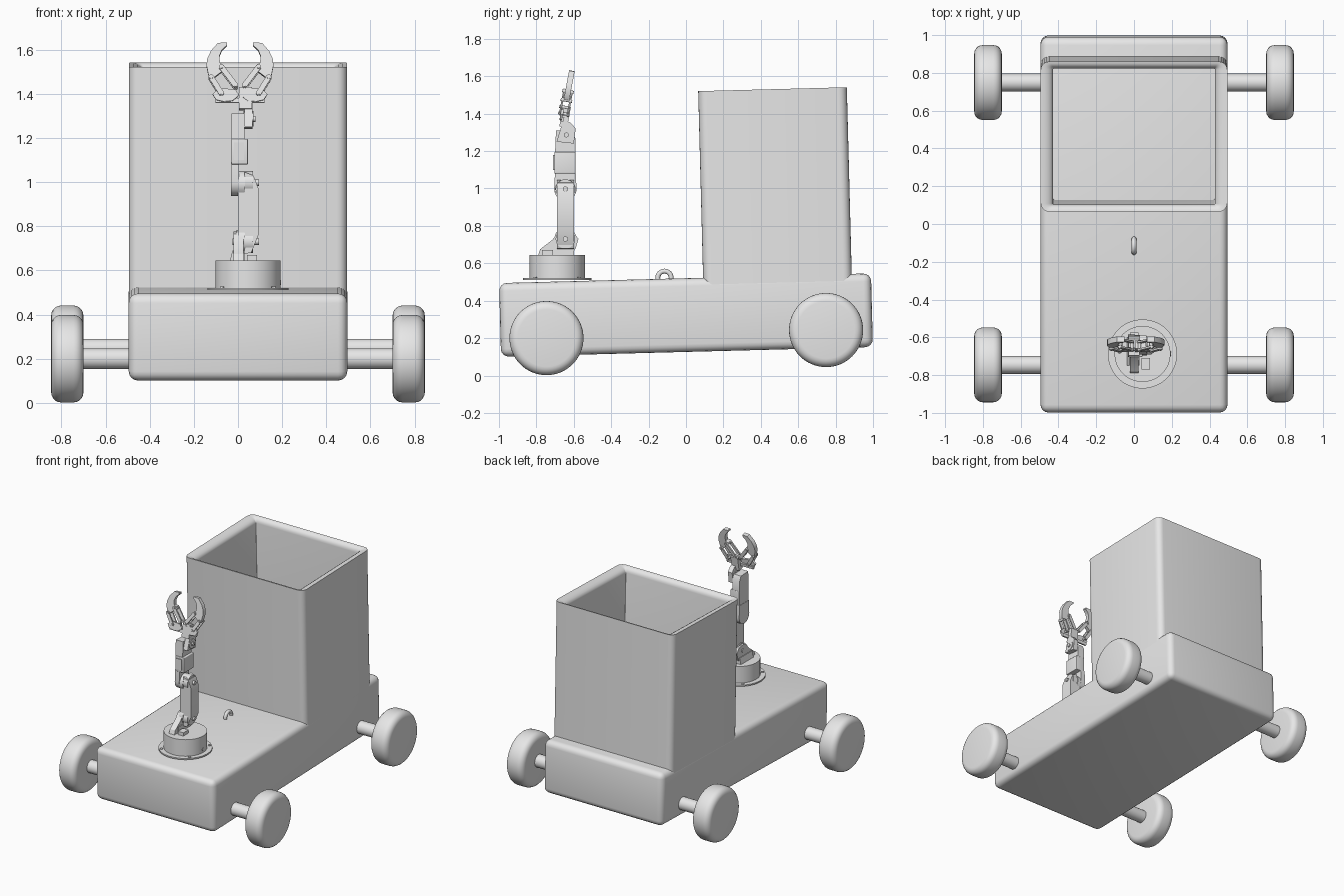
import bpy, bmesh
from math import sin, cos, pi, radians
from mathutils import Matrix, Vector

cube = bpy.data.objects.get("Cube")
if cube:
    bpy.data.objects.remove(cube, do_unlink=True)

grey = bpy.data.materials.new("plain grey")
grey.use_nodes = True
grey.diffuse_color = (0.8, 0.8, 0.8, 1)
grey.node_tree.nodes["Principled BSDF"].inputs["Base Color"].default_value = (0.8, 0.8, 0.8, 1)

# The chassis leans slightly, nose down
TILT = Matrix.Rotation(radians(1.5), 4, 'X')
ARM_Y = -0.645


def finish(name, bm, matrix=None, mirror=False):
    bmesh.ops.recalc_face_normals(bm, faces=bm.faces)
    mesh = bpy.data.meshes.new(name)
    bm.to_mesh(mesh)
    bm.free()
    mesh.materials.append(grey)
    ob = bpy.data.objects.new(name, mesh)
    bpy.context.collection.objects.link(ob)
    if matrix:
        ob.matrix_world = matrix
    bpy.ops.object.select_all(action='DESELECT')
    ob.select_set(True)
    bpy.context.view_layer.objects.active = ob
    bpy.ops.object.shade_smooth_by_angle(angle=radians(32))
    if mirror:
        ob.modifiers.new("Mirror", 'MIRROR')
    return ob


def box(name, lo, hi, bevel=0, matrix=None, **kw):
    lo, hi = Vector(lo), Vector(hi)
    bm = bmesh.new()
    bmesh.ops.create_cube(bm, size=1)
    bmesh.ops.scale(bm, vec=hi - lo, verts=bm.verts)
    bmesh.ops.translate(bm, vec=(lo + hi) / 2, verts=bm.verts)
    if bevel:
        bmesh.ops.bevel(bm, geom=bm.edges[:], offset=bevel, segments=4, profile=0.5, affect='EDGES')
    return finish(name, bm, matrix, **kw)


def cylinder(name, centre, radius, length, axis='X', bevel=0, sides=32, matrix=None, **kw):
    bm = bmesh.new()
    bmesh.ops.create_cone(bm, cap_ends=True, segments=sides, radius1=radius, radius2=radius, depth=length)
    if bevel:
        rims = [e for e in bm.edges if abs(e.verts[0].co.z - e.verts[1].co.z) < 1e-5]
        bmesh.ops.bevel(bm, geom=rims, offset=bevel, segments=5, profile=0.5, affect='EDGES')
    turn = {'X': Matrix.Rotation(pi / 2, 4, 'Y'), 'Y': Matrix.Rotation(pi / 2, 4, 'X'), 'Z': Matrix()}[axis]
    bmesh.ops.transform(bm, matrix=Matrix.Translation(centre) @ turn, verts=bm.verts)
    return finish(name, bm, matrix, **kw)


def slab(name, outline, lo, hi, axis='X', matrix=None, **kw):
    """Extrude an outline, (y, z) along X or (x, z) along Y."""
    def place(p, d):
        return (d, p[0], p[1]) if axis == 'X' else (p[0], d, p[1])
    bm = bmesh.new()
    face = bm.faces.new([bm.verts.new(place(p, lo)) for p in outline])
    out = bmesh.ops.extrude_face_region(bm, geom=[face])
    shift = Vector(place((0, 0), hi - lo))
    bmesh.ops.translate(bm, vec=shift, verts=[v for v in out["geom"] if isinstance(v, bmesh.types.BMVert)])
    return finish(name, bm, matrix, **kw)


def arc(cx, cz, r, a, b, n=12):
    return [(cx + r * cos(radians(a + (b - a) * i / n)), cz + r * sin(radians(a + (b - a) * i / n)))
            for i in range(n + 1)]


def bar(p, q, r):
    """Round-ended bar outline between two points."""
    d = Vector(q) - Vector(p)
    a = Vector((1, 0)).angle_signed(d) * -180 / pi
    return arc(*p, r, a + 90, a + 270) + arc(*q, r, a - 90, a + 90)


# Chassis
box("chassis", (-0.495, -0.986, 0.126), (0.495, 1.003, 0.52), 0.042, TILT)

# Open cargo box: rounded rectangle rings, up outside, over the rim, down inside
def ring(bm, inset_x, inset_y, z, r):
    hx, y0, y1 = 0.494 - inset_x, 0.105 + inset_y, 0.9 - inset_y
    corners = ((hx - r, y1 - r, 0), (r - hx, y1 - r, 90), (r - hx, y0 + r, 180), (hx - r, y0 + r, 270))
    return [bm.verts.new((x, y, z)) for cx, cy, a in corners for x, y in arc(cx, cy, r, a, a + 90, 5)]

bm = bmesh.new()
rings = [ring(bm, 0, 0, 0.45, 0.045)]
for i in range(6):
    a = pi / 2 * i / 5
    rings.append(ring(bm, 0.066 * sin(a), 0.037 * sin(a), 1.518 - 0.04 * (1 - cos(a)), 0.045 - 0.04 * sin(a)))
rings.append(ring(bm, 0.066, 0.037, 0.5, 0.005))
for a, b in zip(rings, rings[1:] + rings[:1]):
    for i in range(len(a)):
        j = (i + 1) % len(a)
        bm.faces.new((a[i], a[j], b[j], b[i]))
finish("cargo_box", bm, TILT)

# Wheels and axles
for end, y, z in (("front", -0.746, 0.2), ("rear", 0.749, 0.243)):
    cylinder(end + "_axle", (0, y, z), 0.047, 1.48)
    for side, s in (("left", 1), ("right", -1)):
        cylinder(f"{end}_{side}_wheel", (s * 0.773, y, z), 0.198, 0.146, bevel=0.045, sides=64)

# Tow ring on the deck
bm = bmesh.new()
loops = []
for i in range(24):
    spin = Matrix.Rotation(2 * pi * i / 24, 4, 'X')
    loops.append([bm.verts.new(spin @ Vector((0.013 * cos(t), 0.036 + 0.013 * sin(t), 0)))
                  for t in (2 * pi * k / 12 for k in range(12))])
for i in range(24):
    for k in range(12):
        n, m = (i + 1) % 24, (k + 1) % 12
        bm.faces.new((loops[i][k], loops[n][k], loops[n][m], loops[i][m]))
finish("deck_ring", bm, Matrix.Translation((0, -0.115, 0.522)))

# Turntable
base = Vector((0.045, -0.688, 0))
cylinder("turntable_flange", base + Vector((0, 0, 0.516)), 0.183, 0.01, 'Z', sides=64)
cylinder("turntable_drum", base + Vector((0, 0, 0.58)), 0.148, 0.13, 'Z', sides=64)
for i in range(4):
    a = pi / 4 + i * pi / 2
    cylinder(f"flange_bolt_{i + 1}", base + Vector((0.166 * cos(a), 0.166 * sin(a), 0.522)), 0.01, 0.008, 'Z', sides=12)
cylinder("drum_port", base + Vector((0.147, 0, 0.545)), 0.012, 0.006, sides=16)
box("drum_motor", (0.04, -0.77, 0.64), (0.085, -0.71, 0.67))

# Shoulder bracket
shoulder = [(-0.79, 0.645), (-0.78, 0.675), (-0.715, 0.725), (-0.685, 0.765), (-0.655, 0.775),
            (-0.6, 0.765), (-0.575, 0.73), (-0.59, 0.68), (-0.615, 0.645)]
slab("shoulder_bracket", shoulder, -0.02, 0.025)
slab("shoulder_foot", [(-0.036, 0.645), (0.03, 0.645), (0.03, 0.69), (-0.025, 0.69)], -0.75, -0.6, 'Y')

# Upper arm: waisted plate with an outer cover
def waisted(r):
    return arc(ARM_Y, 0.735, r, 140, 400, 20) + arc(ARM_Y, 0.99, r, -40, 220, 20)

slab("upper_arm_plate", waisted(0.057), 0, 0.032)
cover = [(0.03, 0.675), (0.06, 0.68), (0.093, 0.76), (0.093, 0.97), (0.07, 1.03), (0.03, 1.045)]
slab("upper_arm_cover", cover, ARM_Y - 0.045, ARM_Y + 0.045, 'Y')
for name, z in (("shoulder", 0.73), ("elbow", 0.997)):
    cylinder(name + "_joint", (0.03, ARM_Y, z), 0.052, 0.075)
    cylinder(name + "_pin", (0.036, ARM_Y, z), 0.014, 0.12, sides=16)

# Forearm
slab("elbow_fork", arc(ARM_Y, 0.997, 0.06, 180, 360) + [(-0.59, 1.09), (-0.7, 1.09)], -0.032, 0.005)
box("forearm_block", (-0.03, -0.704, 1.08), (0.045, -0.59, 1.195), 0.005)
box("forearm_slot_cover", (-0.018, -0.71, 1.1), (0.028, -0.7, 1.18))
slab("forearm_tip", [(-0.7, 1.19), (-0.592, 1.19), (-0.592, 1.27), (-0.61, 1.305), (-0.695, 1.31)], -0.03, 0.03)
slab("wrist_bracket", [(-0.692, 1.25), (-0.6, 1.24), (-0.59, 1.32), (-0.615, 1.35), (-0.655, 1.37)], 0.03, 0.065)
cylinder("wrist_joint", (0.048, -0.64, 1.286), 0.035, 0.045)
cylinder("wrist_pin", (0.03, -0.64, 1.286), 0.013, 0.1, sides=16)

# Gripper, leaning back; one half is modelled and mirrored
grip = Matrix.Translation((0.009, -0.66, 1.36)) @ Matrix.Rotation(radians(-10.5), 4, 'X')
box("gripper_palm", (-0.11, -0.008, -0.002), (0.11, 0.006, 0.02), matrix=grip)
box("gripper_stem", (-0.005, -0.012, -0.03), (0.055, 0.03, 0.07), matrix=grip)
gear = [(0.01, 0.025), (0.004, 0.038), (0.016, 0.045), (0.018, 0.06), (0.032, 0.056), (0.05, 0.06),
        (0.1, 0.062), (0.124, 0.035), (0.108, 0.01), (0.075, 0.002), (0.035, 0.005)]
finger = [(0.07, 0.15), (0.128, 0.105), (0.142, 0.12), (0.152, 0.17), (0.148, 0.2), (0.132, 0.235),
          (0.1, 0.272), (0.06, 0.274), (0.058, 0.262), (0.082, 0.24), (0.094, 0.21), (0.09, 0.18), (0.072, 0.168)]
slab("gripper_gears", gear, -0.018, -0.004, 'Y', grip, mirror=True)
slab("gripper_fingers", finger, -0.015, 0.015, 'Y', grip, mirror=True)
for name, p, q in (("inner", (0.02, 0.075), (0.084, 0.16)), ("outer", (0.085, 0.04), (0.13, 0.113))):
    for layer, y in (("front", -0.026), ("back", 0.016)):
        slab(f"gripper_{name}_{layer}_links", bar(p, q, 0.012), y, y + 0.01, 'Y', grip, mirror=True)
    for spot, (x, z) in (("low", p), ("high", q)):
        cylinder(f"gripper_{name}_{spot}_pins", (x, 0, z), 0.008, 0.062, 'Y', sides=12, matrix=grip, mirror=True)
